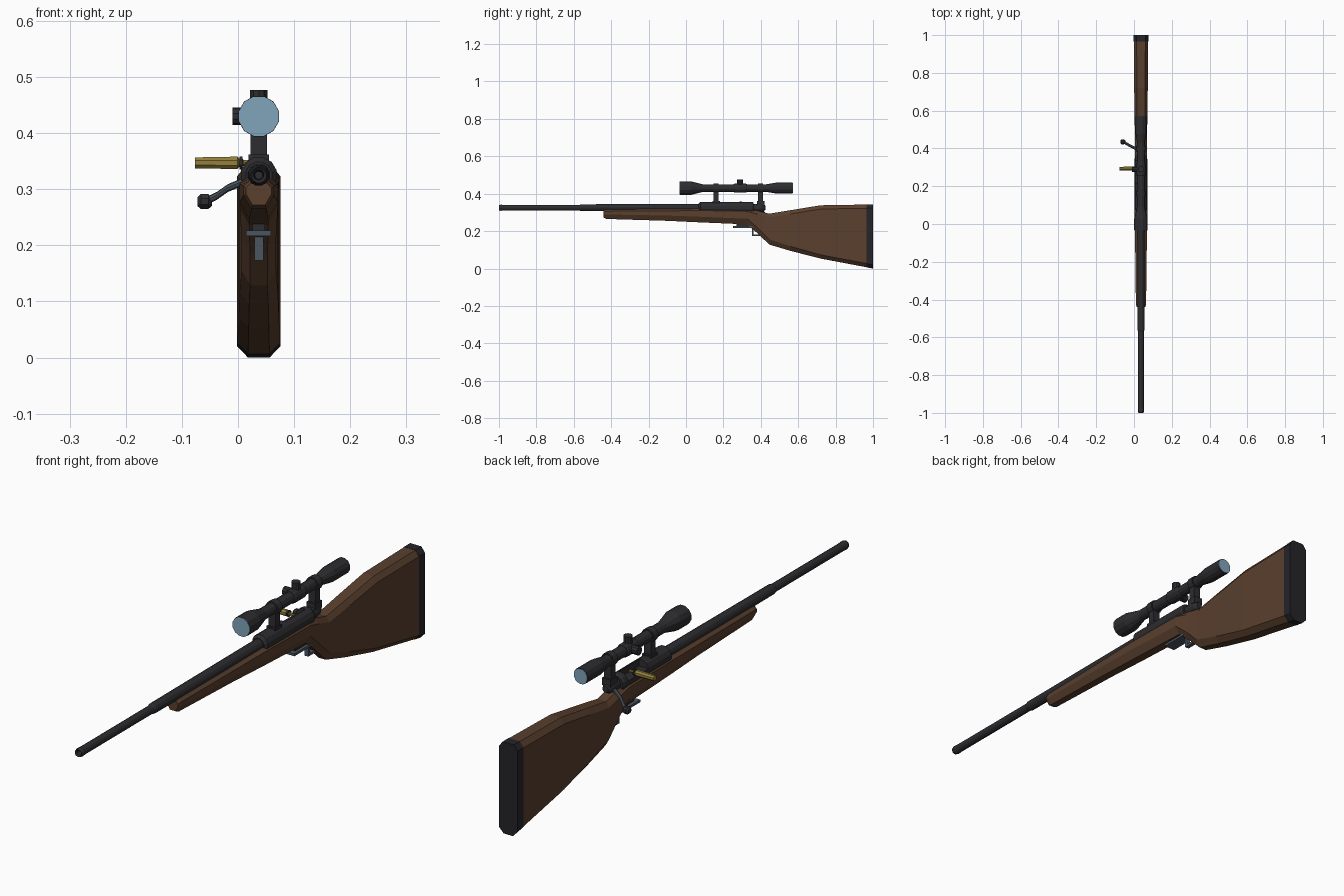
import bpy, bmesh, math
from mathutils import Vector, Matrix

if "Cube" in bpy.data.objects:
    bpy.data.objects.remove(bpy.data.objects["Cube"])

CX, BZ, SZ = 0.037, 0.325, 0.43   # centre plane, bore height, scope height


def material(name, rgb):
    m = bpy.data.materials.new(name)
    m.diffuse_color = (*rgb, 1)
    m.use_nodes = True
    m.node_tree.nodes["Principled BSDF"].inputs["Base Color"].default_value = m.diffuse_color
    return m


WOOD = material("walnut", (0.10, 0.05, 0.027))
METAL = material("dark_steel", (0.026, 0.026, 0.030))
STEEL = material("bolt_steel", (0.07, 0.09, 0.115))
BRASS = material("brass", (0.30, 0.22, 0.045))
RUBBER = material("rubber", (0.018, 0.018, 0.022))
GLASS = material("glass", (0.22, 0.37, 0.50))


def finish(name, bm, mat):
    bmesh.ops.recalc_face_normals(bm, faces=bm.faces[:])
    me = bpy.data.meshes.new(name)
    bm.to_mesh(me)
    bm.free()
    me.materials.append(mat)
    ob = bpy.data.objects.new(name, me)
    bpy.context.collection.objects.link(ob)
    return ob


def loft(name, rings, mat):
    """Skin a list of equal-length point rings and cap both ends."""
    bm = bmesh.new()
    vs = [[bm.verts.new(p) for p in ring] for ring in rings]
    n = len(vs[0])
    for a, b in zip(vs, vs[1:]):
        for i in range(n):
            j = (i + 1) % n
            bm.faces.new((a[i], a[j], b[j], b[i]))
    bm.faces.new(vs[0])
    bm.faces.new(vs[-1])
    return finish(name, bm, mat)


def turned(name, profile, mat, centre, axis="Y", sides=12):
    """Turn (position, radius) pairs around an axis through centre."""
    rings = []
    for t, r in profile:
        ring = []
        for i in range(sides):
            a = 2 * math.pi * (i + 0.5) / sides
            u, v = r * math.cos(a), r * math.sin(a)
            p = {"X": (t, u, v), "Y": (u, t, v), "Z": (u, v, t)}[axis]
            ring.append(Vector(p) + Vector(centre))
        rings.append(ring)
    return loft(name, rings, mat)


def box(name, lo, hi, mat):
    lo, hi = Vector(lo), Vector(hi)
    bm = bmesh.new()
    bmesh.ops.create_cube(bm, size=1, matrix=Matrix.Translation((lo + hi) / 2)
                          @ Matrix.Diagonal((*(hi - lo), 1)))
    return finish(name, bm, mat)


def section(y, top, bottom, hw, ct, cb):
    """Eight-sided stock section with chamfer heights ct (top) and cb (bottom)."""
    half = [(0.5 * hw, bottom), (hw, bottom + cb), (hw, top - ct), (0.6 * hw, top)]
    pts = half + [(-x, z) for x, z in reversed(half)]
    return [(CX + x, y, z) for x, z in pts]


# Stock and butt pad
loft("stock", [section(*s) for s in (
    (-0.44, 0.312, 0.272, 0.023, 0.010, 0.020),
    (-0.425, 0.316, 0.265, 0.027, 0.010, 0.024),
    (-0.10, 0.318, 0.255, 0.031, 0.010, 0.028),
    (0.07, 0.320, 0.247, 0.034, 0.010, 0.030),
    (0.327, 0.318, 0.236, 0.034, 0.012, 0.030),
    (0.385, 0.308, 0.186, 0.031, 0.018, 0.030),
    (0.445, 0.293, 0.128, 0.031, 0.020, 0.028),
    (0.56, 0.312, 0.094, 0.034, 0.020, 0.024),
    (0.72, 0.338, 0.053, 0.036, 0.020, 0.020),
    (0.965, 0.342, 0.007, 0.038, 0.020, 0.020))], WOOD)
loft("butt_pad", [section(0.965, 0.343, 0.006, 0.0385, 0.02, 0.02),
                  section(1.0, 0.343, 0.0, 0.0385, 0.02, 0.02)], RUBBER)

# Barrel with a stepped breech end and recessed muzzle
bore = (CX, 0, BZ)
turned("barrel", [(-0.97, 0.007), (-0.995, 0.009), (-1.0, 0.014), (-0.99, 0.017),
                  (-0.97, 0.0155), (-0.57, 0.0155), (-0.56, 0.019), (0.08, 0.021)],
       METAL, bore)

# Receiver with an ejection port cut in the bolt side
receiver = turned("receiver", [(0.068, 0.024), (0.078, 0.033), (0.355, 0.033),
                               (0.362, 0.028)], METAL, bore)
cutter = box("port_cutter", (-0.03, 0.215, 0.331), (CX + 0.008, 0.335, 0.38), METAL)
cutter.hide_render = True
cutter.hide_viewport = True
port = receiver.modifiers.new("port", "BOOLEAN")
port.operation = "DIFFERENCE"
port.solver = "EXACT"
port.object = cutter

# Bolt body and shroud, handle and knob
turned("bolt_shroud", [(0.355, 0.020), (0.39, 0.022), (0.41, 0.020), (0.425, 0.012)],
       METAL, bore)
path = [(0.035, 0.395, 0.323), (0.008, 0.40, 0.313), (-0.018, 0.412, 0.302),
        (-0.038, 0.424, 0.288), (-0.052, 0.433, 0.281)]
loft("bolt_handle", [[(x + 0.002 * math.cos(a), y + 0.007 * math.cos(a),
                       z + 0.007 * math.sin(a))
                      for a in (math.pi * i / 4 for i in range(8))]
                     for x, y, z in path], STEEL)
turned("bolt_knob", [(-0.013, 0.009), (-0.007, 0.0145), (0.006, 0.0145), (0.013, 0.008)],
       METAL, (-0.059, 0.435, 0.278), "X", 8)

# Cartridge leaving the port
turned("cartridge_case", [(-0.077, 0.0105), (-0.001, 0.012), (0.002, 0.008),
                          (0.008, 0.008), (0.01, 0.005), (0.028, 0.005)],
       BRASS, (0, 0.293, 0.347), "X", 8)
turned("cartridge_rim", [(0.003, 0.0125), (0.008, 0.0125)],
       METAL, (0, 0.293, 0.347), "X", 8)

# Magazine plate, trigger guard and trigger
box("guard_plate", (0.014, 0.25, 0.217), (0.059, 0.355, 0.226), STEEL)
box("guard_front", (0.026, 0.27, 0.222), (0.048, 0.345, 0.245), METAL)
box("trigger", (0.029, 0.352, 0.173), (0.045, 0.362, 0.225), STEEL)
box("guard_bridge", (0.029, 0.362, 0.173), (0.045, 0.395, 0.182), STEEL)

# Scope tube, lenses and turrets
scope = (CX, 0, SZ)
turned("scope_tube", [(-0.033, 0.037), (0.028, 0.037), (0.09, 0.021), (0.43, 0.021),
                      (0.48, 0.030), (0.57, 0.030)], METAL, scope)
turned("front_lens", [(-0.035, 0.036), (-0.030, 0.036)], GLASS, scope)
turned("rear_lens", [(0.567, 0.028), (0.572, 0.028)], GLASS, scope)
turned("turret_base", [(0.255, 0.022), (0.26, 0.025), (0.32, 0.025), (0.325, 0.022)],
       METAL, scope)
turned("top_turret", [(0, 0.016), (0.047, 0.016)], METAL, (CX, 0.29, SZ), "Z", 10)
turned("side_turret", [(-0.047, 0.016), (0, 0.016)], METAL, (CX, 0.29, SZ), "X", 10)

# Scope mounts
for label, y in (("front", 0.161), ("rear", 0.399)):
    turned(label + "_scope_ring", [(y - 0.014, 0.026), (y + 0.014, 0.026)], METAL, scope)
    box(label + "_mount_post", (CX - 0.0145, y - 0.013, 0.335),
        (CX + 0.0145, y + 0.013, 0.42), METAL)
    box(label + "_mount_base", (CX - 0.018, y - 0.02, 0.335),
        (CX + 0.018, y + 0.02, 0.362), METAL)
